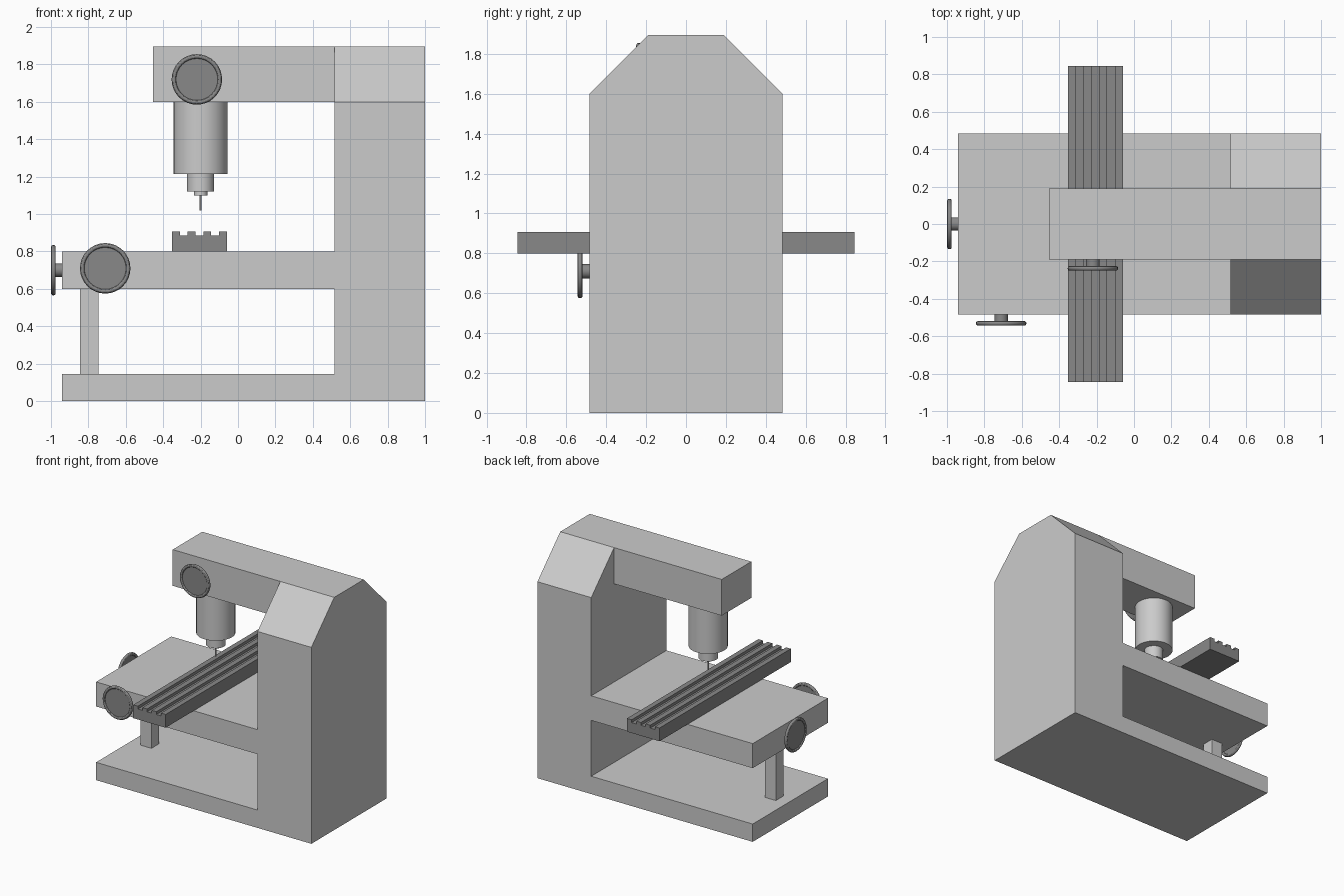
import bpy, bmesh, math
from mathutils import Vector, Matrix

if "Cube" in bpy.data.objects:
    bpy.data.objects.remove(bpy.data.objects["Cube"])


def finish(name, bm):
    bmesh.ops.recalc_face_normals(bm, faces=bm.faces)
    me = bpy.data.meshes.new(name)
    bm.to_mesh(me)
    bm.free()
    ob = bpy.data.objects.new(name, me)
    bpy.context.collection.objects.link(ob)
    return ob


def smooth(ob):
    bpy.ops.object.select_all(action='DESELECT')
    ob.select_set(True)
    bpy.context.view_layer.objects.active = ob
    bpy.ops.object.shade_smooth_by_angle(angle=math.radians(30))


def prism(name, points, sweep):
    """Closed polygon of 3D points swept along a vector."""
    bm = bmesh.new()
    face = bm.faces.new([bm.verts.new(p) for p in points])
    new = bmesh.ops.extrude_face_region(bm, geom=[face], use_keep_orig=True)
    verts = [g for g in new['geom'] if isinstance(g, bmesh.types.BMVert)]
    bmesh.ops.translate(bm, verts=verts, vec=Vector(sweep))
    return finish(name, bm)


def box(name, x0, x1, y0, y1, z0, z1):
    return prism(name, [(x0, y0, z0), (x1, y0, z0), (x1, y1, z0), (x0, y1, z0)], (0, 0, z1 - z0))


def lathe(name, profile, matrix, closed=False, steps=32):
    """Spin an (r, z) profile about local z, then place it."""
    bm = bmesh.new()
    vs = [bm.verts.new((r, 0, z)) for r, z in profile]
    pairs = list(zip(vs, vs[1:])) + ([(vs[-1], vs[0])] if closed else [])
    edges = [bm.edges.new(p) for p in pairs]
    bmesh.ops.spin(bm, geom=vs + edges, axis=(0, 0, 1), cent=(0, 0, 0),
                   angle=math.tau, steps=steps, use_duplicate=False)
    bmesh.ops.remove_doubles(bm, verts=bm.verts, dist=1e-5)
    bm.transform(matrix)
    ob = finish(name, bm)
    smooth(ob)
    return ob


W = 0.484   # half width of the frame
H = 0.19    # half width of the head

# Frame: base, column and knee in one side profile
side = [(-0.94, 0), (1, 0), (1, 1.6), (0.515, 1.6), (0.515, 0.8),
        (-0.94, 0.8), (-0.94, 0.6), (0.515, 0.6), (0.515, 0.145), (-0.94, 0.145)]
prism("frame", [(x, -W, z) for x, z in side], (0, 2 * W, 0))

# Chamfered column top
cap = [(-W, 1.6), (W, 1.6), (H, 1.895), (-H, 1.895)]
prism("column_top", [(0.515, y, z) for y, z in cap], (0.485, 0, 0))

# Overhanging head and knee support post
box("head", -0.455, 0.515, -H, H, 1.6, 1.895)
box("support_post", -0.845, -0.745, -0.05, 0.05, 0.145, 0.6)

# Work table with three slots
x0, step = -0.353, 0.293 / 7
table = [(x0, 0.8)]
for i in range(4):
    a = x0 + 2 * i * step
    if i:
        table.append((a, 0.885))
    table += [(a, 0.908), (a + step, 0.908)]
    if i < 3:
        table.append((a + step, 0.885))
table.append((x0 + 7 * step, 0.8))
work_table = prism("work_table", [(x, -0.845, z) for x, z in table], (0, 1.69, 0))
dark = bpy.data.materials.new("dark_grey")
dark.diffuse_color = (0.25, 0.25, 0.25, 1)
dark.use_nodes = True
dark.node_tree.nodes["Principled BSDF"].inputs["Base Color"].default_value = dark.diffuse_color

# Stepped spindle with tool bit
lathe("spindle", [(0, 1.6), (0.145, 1.6), (0.145, 1.215), (0.0725, 1.215), (0.0725, 1.12),
                  (0.036, 1.12), (0.036, 1.1), (0.005, 1.1), (0.005, 1.02), (0, 1.02)],
      Matrix.Translation((-0.2, 0, 0)))

# Handwheels: hub with web disc, and a round rim
hub = [(0, 0), (0.036, 0), (0.036, 0.042), (0.12, 0.042), (0.12, 0.052), (0, 0.052)]
ring = [(0.1225 + 0.0125 * math.cos(t * math.tau / 12), 0.047 + 0.0125 * math.sin(t * math.tau / 12))
        for t in range(12)]
front = Matrix.Rotation(math.pi / 2, 4, 'X')
left = Matrix.Rotation(-math.pi / 2, 4, 'Y')
wheels = []
for name, pos, rot in (("head_wheel", (-0.22, -H, 1.72), front),
                       ("knee_front_wheel", (-0.71, -W, 0.71), front),
                       ("knee_left_wheel", (-0.94, 0, 0.70), left)):
    m = Matrix.Translation(pos) @ rot
    wheels.append(lathe(name + "_hub", hub, m))
    wheels.append(lathe(name + "_rim", ring, m, closed=True))

for ob in [work_table] + wheels:
    ob.data.materials.append(dark)
